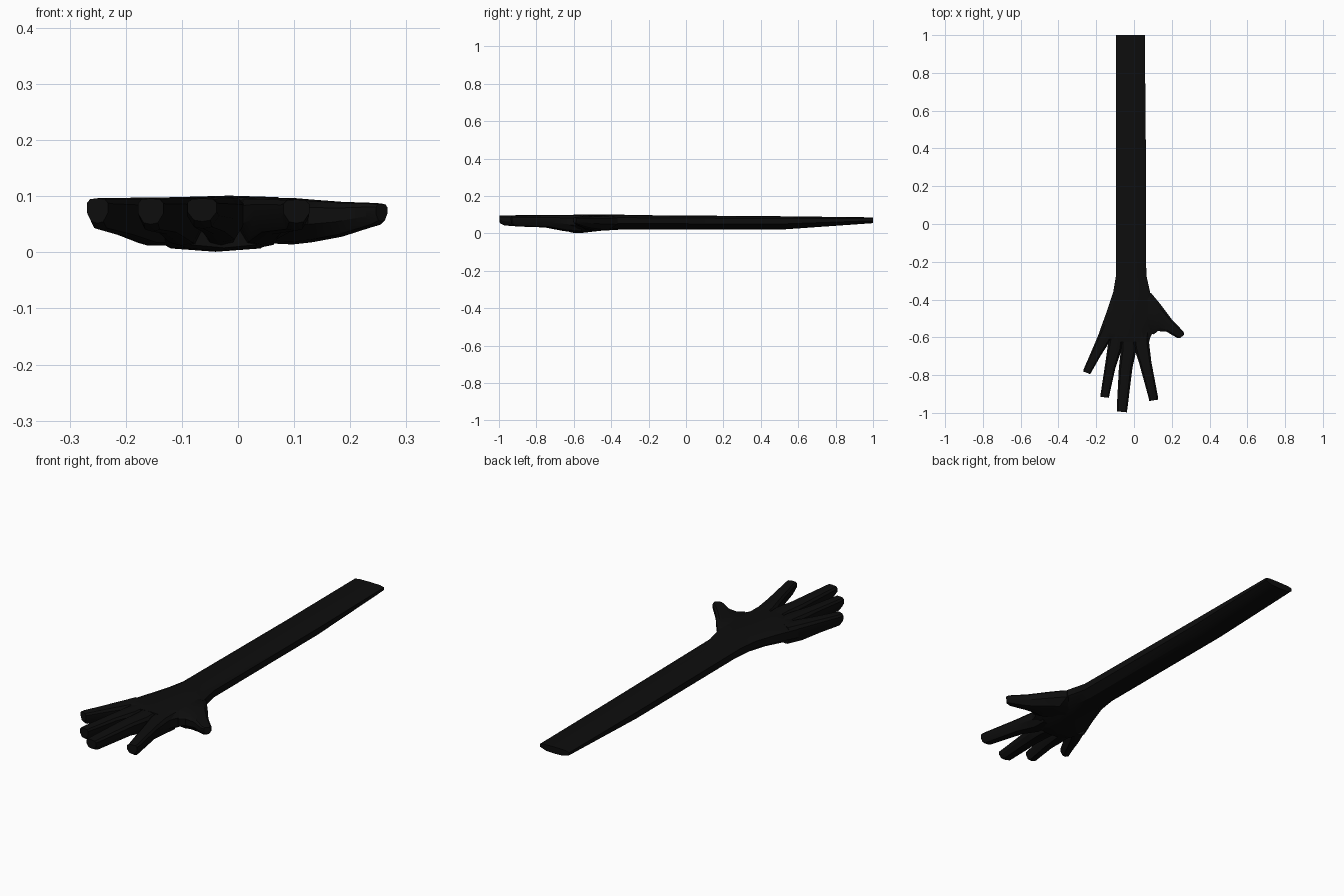
import bpy, bmesh, math
from mathutils import Vector

skin = bpy.data.materials.new("near_black")
skin.diffuse_color = (0.004, 0.004, 0.004, 1)

# Bevelled cross-section: (position across the width, position up the height)
SECTION = [(0.0, 0.42), (0.0, 0.82), (0.14, 0.97), (0.5, 1.0), (0.86, 0.97),
           (1.0, 0.82), (1.0, 0.42), (0.78, 0.06), (0.5, 0.0), (0.22, 0.06)]


def loft(name, stations):
    """Each station is left x, y, right x, y, bottom z, top z."""
    bm = bmesh.new()
    rings = []
    for lx, ly, rx, ry, z0, z1 in stations:
        a, b = Vector((lx, ly, 0)), Vector((rx, ry, 0))
        ring = []
        for u, v in SECTION:
            p = a.lerp(b, u)
            p.z = z0 + (z1 - z0) * v
            ring.append(bm.verts.new(p))
        rings.append(ring)
    n = len(SECTION)
    for r, s in zip(rings, rings[1:]):
        for i in range(n):
            j = (i + 1) % n
            bm.faces.new((r[i], r[j], s[j], s[i]))
    bm.faces.new(rings[0])
    bm.faces.new(rings[-1])
    bmesh.ops.recalc_face_normals(bm, faces=bm.faces)
    mesh = bpy.data.meshes.new(name)
    bm.to_mesh(mesh)
    bm.free()
    mesh.materials.append(skin)
    obj = bpy.data.objects.new(name, mesh)
    bpy.context.collection.objects.link(obj)
    bpy.context.view_layer.objects.active = obj
    obj.select_set(True)
    bpy.ops.object.shade_smooth_by_angle(angle=math.radians(30))
    obj.select_set(False)


# Forearm flowing into the palm
loft("arm_and_palm", [
    (-0.095, 1.00, 0.057, 1.00, 0.055, 0.086),
    (-0.095, 0.50, 0.062, 0.50, 0.020, 0.092),
    (-0.095, -0.27, 0.065, -0.27, 0.020, 0.098),
    (-0.110, -0.36, 0.085, -0.36, 0.020, 0.101),
    (-0.143, -0.46, 0.105, -0.46, 0.014, 0.101),
    (-0.183, -0.57, 0.103, -0.57, 0.001, 0.100),
    (-0.165, -0.60, 0.086, -0.60, 0.003, 0.100),
    (-0.130, -0.625, 0.080, -0.625, 0.008, 0.099),
])

# Thumb
loft("thumb", [
    (0.00, -0.53, 0.03, -0.37, 0.018, 0.097),
    (0.105, -0.585, 0.09, -0.365, 0.014, 0.097),
    (0.125, -0.567, 0.14, -0.425, 0.018, 0.094),
    (0.172, -0.570, 0.20, -0.505, 0.028, 0.090),
    (0.228, -0.603, 0.262, -0.570, 0.047, 0.088),
    (0.246, -0.603, 0.266, -0.585, 0.055, 0.086),
])

# Four fingers, each from inside the palm to a blunt tip
loft("little_finger", [
    (-0.165, -0.53, -0.09, -0.56, 0.012, 0.098),
    (-0.192, -0.595, -0.130, -0.625, 0.012, 0.098),
    (-0.228, -0.68, -0.178, -0.70, 0.028, 0.097),
    (-0.265, -0.765, -0.226, -0.785, 0.040, 0.097),
    (-0.269, -0.780, -0.232, -0.795, 0.052, 0.096),
])
loft("ring_finger", [
    (-0.125, -0.57, -0.055, -0.58, 0.008, 0.099),
    (-0.138, -0.64, -0.064, -0.66, 0.012, 0.099),
    (-0.154, -0.75, -0.098, -0.76, 0.032, 0.098),
    (-0.176, -0.895, -0.129, -0.90, 0.037, 0.097),
    (-0.178, -0.915, -0.133, -0.92, 0.050, 0.096),
])
loft("middle_finger", [
    (-0.065, -0.58, 0.005, -0.58, 0.008, 0.099),
    (-0.070, -0.67, 0.012, -0.67, 0.018, 0.099),
    (-0.080, -0.76, -0.008, -0.76, 0.033, 0.098),
    (-0.091, -0.97, -0.034, -0.97, 0.042, 0.097),
    (-0.090, -0.992, -0.038, -0.997, 0.055, 0.096),
])
loft("index_finger", [
    (-0.010, -0.56, 0.084, -0.56, 0.008, 0.098),
    (0.002, -0.66, 0.080, -0.63, 0.014, 0.098),
    (0.028, -0.74, 0.092, -0.73, 0.032, 0.097),
    (0.076, -0.915, 0.126, -0.91, 0.038, 0.095),
    (0.081, -0.937, 0.127, -0.930, 0.052, 0.094),
])
